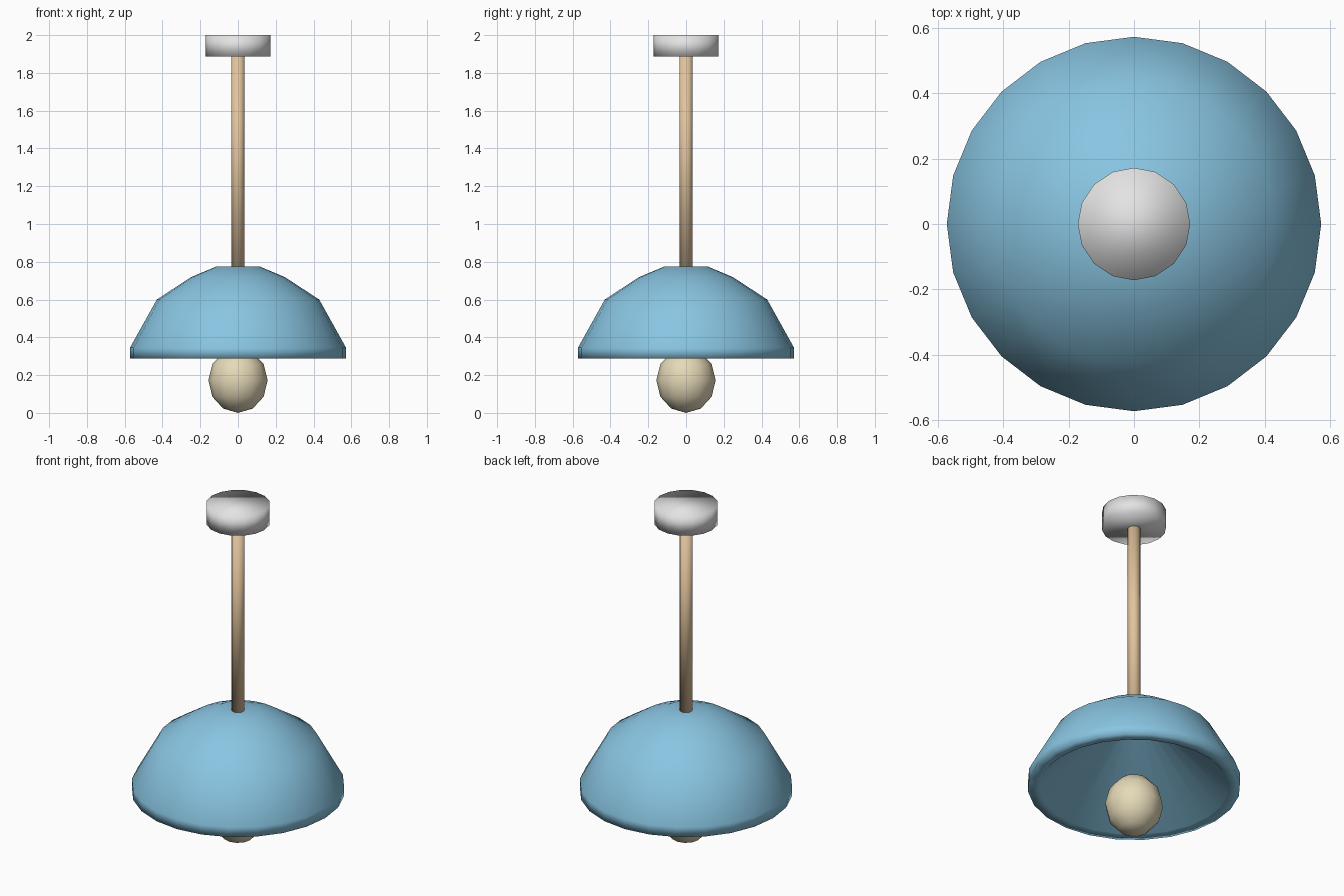
import bpy, bmesh, math

if "Cube" in bpy.data.objects:
    bpy.data.objects.remove(bpy.data.objects["Cube"])


def material(name, color):
    m = bpy.data.materials.new(name)
    m.diffuse_color = (*color, 1)
    m.use_nodes = True
    m.node_tree.nodes["Principled BSDF"].inputs["Base Color"].default_value = m.diffuse_color
    return m


def lathe(name, profile, sides, mat):
    """Spin a profile of (radius, z) points, listed bottom to top, round the z axis."""
    bm = bmesh.new()
    rings = []
    for r, z in profile:
        if r == 0:
            rings.append([bm.verts.new((0, 0, z))] * sides)
        else:
            rings.append([bm.verts.new((r * math.cos(2 * math.pi * i / sides),
                                        r * math.sin(2 * math.pi * i / sides), z))
                          for i in range(sides)])
    for a, b in zip(rings, rings[1:]):
        for i in range(sides):
            j = (i + 1) % sides
            bm.faces.new(list(dict.fromkeys((a[i], a[j], b[j], b[i]))))
    # flat caps where the profile ends off the axis
    if profile[0][0] > 0:
        bm.faces.new(rings[0][::-1])
    if profile[-1][0] > 0:
        bm.faces.new(rings[-1])
    for f in bm.faces:
        f.smooth = True
    mesh = bpy.data.meshes.new(name)
    bm.to_mesh(mesh)
    bm.free()
    mesh.materials.append(mat)
    obj = bpy.data.objects.new(name, mesh)
    bpy.context.collection.objects.link(obj)
    return obj


blue = material("sky blue", (0.25, 0.56, 0.76))
tan = material("tan wood", (0.76, 0.55, 0.335))
white = material("off white", (0.77, 0.77, 0.77))
cream = material("warm cream", (0.78, 0.70, 0.48))

# ceiling mount and hanging rod
lathe("ceiling_mount", [(0.172, 1.887), (0.172, 2.0)], 16, white)
lathe("hanging_rod", [(0.035, 0.765), (0.035, 1.90)], 12, tan)

# dome shade with a flat rim and a conical hollow underneath
lathe("lamp_shade", [(0.09, 0.70), (0.51, 0.287), (0.572, 0.287), (0.572, 0.345),
                     (0.43, 0.60), (0.25, 0.718), (0.115, 0.775)], 24, blue)

# slightly tall round bulb
steps = 6
lathe("bulb", [(0.0 if k in (0, steps) else 0.157 * math.sin(math.pi * k / steps),
                0.172 - 0.172 * math.cos(math.pi * k / steps))
               for k in range(steps + 1)], 12, cream)
